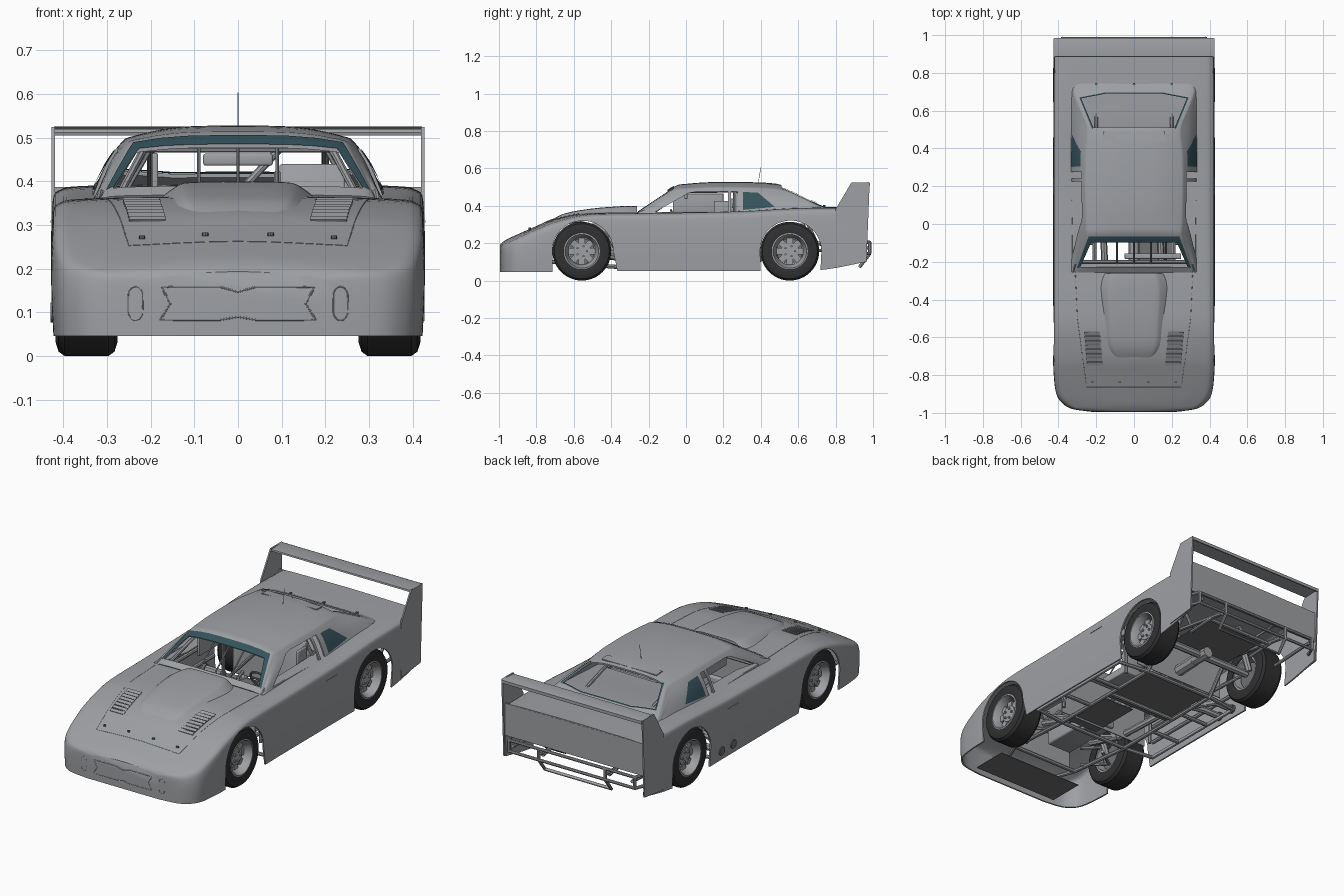
import bpy, bmesh, math
from mathutils import Vector, Matrix
from mathutils.bvhtree import BVHTree

if "Cube" in bpy.data.objects:
    bpy.data.objects.remove(bpy.data.objects["Cube"])

def material(name, col):
    m = bpy.data.materials.new(name)
    m.diffuse_color = (*col, 1)
    m.use_nodes = True
    m.node_tree.nodes["Principled BSDF"].inputs["Base Color"].default_value = m.diffuse_color
    return m
PAINT = material("grey_paint", (.34, .352, .37))
RUBBER = material("rubber", (.03, .03, .032))
TEAL = material("tint", (.035, .085, .105))
DARK = material("dark_panel", (.16, .165, .17))

def put(name, me, mat=None, angle=35):
    ob = bpy.data.objects.new(name, me)
    bpy.context.collection.objects.link(ob)
    me.materials.clear()
    me.materials.append(mat or PAINT)
    me.shade_smooth()
    me.set_sharp_from_angle(angle=math.radians(angle))
    return ob

def put_bm(name, bm, mat=None):
    bmesh.ops.recalc_face_normals(bm, faces=bm.faces)
    me = bpy.data.meshes.new(name)
    bm.to_mesh(me)
    bm.free()
    return put(name, me, mat)

def bake(ob, mat=None):
    name = ob.name
    bpy.context.view_layer.update()
    me = bpy.data.meshes.new_from_object(ob.evaluated_get(bpy.context.evaluated_depsgraph_get()))
    bpy.data.objects.remove(ob)
    return put(name, me, mat)

def tubes(name, paths, r, mat=None, res=2):
    cu = bpy.data.curves.new(name, 'CURVE')
    cu.dimensions, cu.bevel_depth, cu.bevel_resolution, cu.use_fill_caps = '3D', r, res, True
    for p in paths:
        p = [tuple(q) for q in p]
        closed = p[0] == p[-1]
        p = p[:-1] if closed else p
        sp = cu.splines.new('POLY')
        sp.points.add(len(p) - 1)
        sp.use_cyclic_u = closed
        for a, q in zip(sp.points, p):
            a.co = (*q, 1)
    ob = bpy.data.objects.new(name, cu)
    bpy.context.collection.objects.link(ob)
    return bake(ob, mat)

def boxes(name, items, mat=None, bevel=0):
    bm = bmesh.new()
    for c, s, *rot in items:
        m = Matrix.Translation(c) @ (rot[0] if rot else Matrix()) @ Matrix.Diagonal((*s, 1))
        bmesh.ops.create_cube(bm, size=1, matrix=m)
    if bevel:
        bmesh.ops.bevel(bm, geom=bm.edges[:], offset=bevel, segments=3, affect='EDGES', profile=.5)
    return put_bm(name, bm, mat)

def prism(name, poly, axis, lo, hi, mat=None):
    def place(a, b, t):
        return {'x': (t, a, b), 'y': (a, t, b), 'z': (a, b, t)}[axis]
    bm = bmesh.new()
    A, B = [[bm.verts.new(place(a, b, t)) for a, b in poly] for t in (lo, hi)]
    bm.faces.new(A)
    bm.faces.new(B)
    for i in range(len(A)):
        j = (i + 1) % len(A)
        bm.faces.new((A[i], A[j], B[j], B[i]))
    return put_bm(name, bm, mat)

def curve(pts, n):
    p = [Vector(q) for q in pts]
    p = [p[0]] + p + [p[-1]]
    out = []
    for i in range(1, len(p) - 2):
        a, b, c, d = p[i - 1:i + 3]
        for k in range(n):
            t = k / n
            out.append(.5 * (2*b + (c - a)*t + (2*a - 5*b + 4*c - d)*t*t + (3*b - a - 3*c + d)*t**3))
    return out + [p[-2]]

def loft(name, halves, n=4, caps=(0, 0), thick=.008):
    rows = [curve(h + [(-x, y, z) for x, y, z in reversed(h[:-1])], n) for h in halves]
    rows = list(zip(*[curve(c, n) for c in zip(*rows)]))
    bm = bmesh.new()
    g = [[bm.verts.new(v) for v in r] for r in rows]
    for r, s in zip(g, g[1:]):
        for i in range(len(r) - 1):
            bm.faces.new((r[i], r[i + 1], s[i + 1], s[i]))
    for c, r in zip(caps, (g[0], g[-1])):
        if c:
            bm.faces.new(r)
    bvh = BVHTree.FromBMesh(bm)
    ob = put_bm(name, bm)
    m = ob.modifiers.new("skin", 'SOLIDIFY')
    m.thickness, m.offset = thick, 0
    return ob, bvh

def cut(ob, cutters):
    for c in cutters:
        m = ob.modifiers.new("cut", 'BOOLEAN')
        m.operation, m.solver, m.object = 'DIFFERENCE', 'EXACT', c
        c.hide_render = True
    ob = bake(ob)
    for c in cutters:
        bpy.data.objects.remove(c)
    return ob

DOWN, BACK = Vector((0, 0, -1)), Vector((0, 1, 0))
def hit(bvh, p, d, off=.005):
    h = bvh.ray_cast(Vector(p), d)[0]
    return (h if h else Vector(p)) - d * off

def trace(bvh, pts, d, n=10, off=.004):
    out = []
    for a, b in zip(pts, pts[1:]):
        out += [hit(bvh, Vector(a).lerp(Vector(b), k / n), d, off) for k in range(n)]
    return out + [hit(bvh, pts[-1], d, off)]

def patches(name, bvh, quads, d, mat, off=.009, n=8):
    bm = bmesh.new()
    for q in quads:
        a, b, c, e = map(Vector, q)
        g = [[bm.verts.new(hit(bvh, a.lerp(b, i/n).lerp(e.lerp(c, i/n), j/n), d, off)) for j in range(n + 1)] for i in range(n + 1)]
        for i in range(n):
            for j in range(n):
                bm.faces.new((g[i][j], g[i + 1][j], g[i + 1][j + 1], g[i][j + 1]))
    return put_bm(name, bm, mat)

# body shell: y, half width, bottom, shoulder height, centre height
stations = [(-.99, .22, .046, .18, .192), (-.977, .32, .046, .19, .203), (-.95, .372, .046, .202, .22), (-.9, .407, .046, .225, .243),
            (-.8, .421, .046, .27, .287), (-.7, .424, .046, .31, .33), (-.55, .424, .05, .347, .36), (-.4, .424, .05, .355, .364),
            (-.25, .424, .052, .356, .362), (0, .424, .052, .36, .36), (.3, .424, .052, .367, .365), (.55, .424, .05, .381, .385),
            (.75, .424, .06, .385, .39), (.96, .422, .1, .385, .39)]
body, B = loft("body_shell", [[(w - .005, y, b), (w, y, b + .45*(s - b)), (w - .003, y, s - .035), (w - .018, y, s - .008),
               (w - .06, y, s), (w * .55, y, (s + c) / 2), (0, y, c)] for y, w, b, s, c in stations], caps=(1, 0))
def arch(yc, front, rear, r):
    arc = [(yc - r*math.cos(a*math.pi/24), .157 + r*math.sin(a*math.pi/24)) for a in range(25)]
    return prism("arch_cutter", [(yc - front, -.02)] + arc + [(yc + rear, -.02)], 'x', -.6, .6)
cut(body, [arch(-.552, .16, .2, .163), arch(.56, .158, .155, .164),
           prism("cockpit_cutter", [(-.3, -.21), (.3, -.21), (.265, -.06), (.265, .3), (-.265, .3), (-.265, -.06)], 'z', .28, .5)])

# greenhouse: y, roof height, roof half width, roof edge height, base half width
cabin = [(-.255, .366, .305, .362, .335), (-.16, .433, .275, .425, .33), (-.06, .5, .245, .485, .328), (.0, .513, .247, .493, .328),
         (.15, .523, .25, .5, .33), (.35, .522, .25, .498, .333), (.5, .51, .24, .488, .335), (.6, .462, .275, .45, .335),
         (.7, .408, .31, .402, .337), (.76, .382, .3, .38, .335)]
roof, G = loft("roof_and_pillars", [[(wb, y, min(.35 + max(0, y)*.04, ze - .008)), (wb*.6 + w*.4, y, ze*.55 + .36*.45),
               (w + .014, y, ze - .014), (w - .012, y, ze), (w*.55, y, zt*.85 + ze*.15), (0, y, zt)] for y, zt, w, ze, wb in cabin])
cut(roof, [prism("screen_cutter", [(-.287, -.228), (.287, -.228), (.232, -.09), (-.232, -.09)], 'z', .3, .6),
           prism("rear_cutter", [(-.215, .51), (.215, .51), (.28, .665), (.15, .69), (-.15, .69), (-.28, .665)], 'z', .37, .6),
           prism("door_cutter", [(-.165, .367), (.015, .468), (.06, .476), (.225, .476), (.225, .367)], 'x', -.6, .6),
           prism("slot_cutter", [(.24, .367), (.24, .476), (.275, .476), (.275, .367)], 'x', -.6, .6)])
# tinted window borders and quarter glass
def ring(outer, inner):
    v = [[(x, y, 1) for x, y in l] for l in (outer, inner)]
    return [(v[0][i], v[0][i + 1], v[1][i + 1], v[1][i]) for i in range(len(outer) - 1)]
patches("windshield_tint", G, ring([(-.303, -.235), (-.24, -.065), (.24, -.065), (.303, -.235)],
        [(-.284, -.228), (-.227, -.098), (.227, -.098), (.284, -.228)]), DOWN, TEAL)
patches("rear_window_tint", G, ring([(-.222, .503), (-.29, .67), (-.15, .697), (.15, .697), (.29, .67), (.222, .503)],
        [(-.215, .51), (-.28, .665), (-.15, .69), (.15, .69), (.28, .665), (.215, .51)]), DOWN, TEAL)
for s in (-1, 1):
    patches("quarter_window", G, [[(s, .305, .378), (s, .305, .474), (s, .385, .47), (s, .475, .394)]], Vector((-s, 0, 0)), TEAL, .008)

# hood bulge, seams, pins and louvres
loft("hood_bulge", [[(w + .07, y, z - .055), (w + .015, y, z - .012), (w*.85, y, z - .001), (0, y, z)] for y, w, z in
     [(-.71, .09, .325), (-.64, .115, .357), (-.5, .125, .381), (-.34, .13, .394), (-.265, .11, .395)]], caps=(1, 1))
tubes("hood_seam", [trace(B, [(-.31, -.27, 1), (-.3, -.5, 1), (-.25, -.865, 1), (.25, -.865, 1), (.3, -.5, 1), (.31, -.27, 1)], DOWN)], .0015)
pins = [hit(B, (x, -.835, 1), DOWN) for x in (-.22, -.075, .075, .22)] + [hit(B, (x, .74, 1), DOWN) for x in (-.2, 0, .2)]
tubes("panel_pins", [[p, p + Vector((0, 0, .008))] for p in pins], .007, DARK)
for s in (-1, 1):
    patches("louvre_opening", B, [[(s*.165, -.745, 1), (s*.25, -.745, 1), (s*.262, -.57, 1), (s*.185, -.57, 1)]], DOWN, DARK, .005)
    boxes("louvre_slats", [(hit(B, (s*(.208 + .002*i), -.74 + .023*i, 1), DOWN, .008), (.084, .017, .004),
          Matrix.Rotation(.5, 4, 'X')) for i in range(8)])
# nose outlines
grille = [(-.175, -2, .158), (-.04, -2, .158), (0, -2, .147), (.04, -2, .158), (.175, -2, .158), (.155, -2, .12), (.178, -2, .083),
          (.04, -2, .083), (0, -2, .09), (-.04, -2, .083), (-.178, -2, .083), (-.155, -2, .12), (-.175, -2, .158)]
tubes("grille_outline", [trace(B, grille, BACK, 4, .0025)], .003)
tubes("nose_duct_outlines", [[hit(B, (s*.235 + .017*math.cos(a*math.pi/12), -2, .12 + .024*math.sin(a*math.pi/12) + (.015 if 0 < a < 12 else -.015)),
      BACK, .0035) for a in range(24)] for s in (-1, 1)], .0015)
boxes("door_latches", [((s*.427, .2, .308), (.004, .09, .005)) for s in (-1, 1)])

# spoiler, side plates, tail panel
for s in (-1, 1):
    prism("spoiler_side_plate", [(.8, .08), (.8, .382), (.885, .525), (.982, .525), (.965, .1)], 'x', s*.419, s*.427)
prism("spoiler_wing", [(.885, .512), (.887, .52), (.975, .526), (.985, .522), (.985, .505), (.978, .505), (.975, .516)], 'x', -.422, .422)
boxes("tail_panel", [((0, .957, .3), (.84, .008, .175))])
tubes("rear_bumper", [[(-.4, .93, z), (-.38, .983, z), (.38, .983, z), (.4, .93, z)] for z in (.145, .205)] +
      [[(x, .983, .145), (x, .983, .205)] for x in (-.38, -.2, .2, .38)] +
      [[(s*x, .7, .16), (s*x, .98, .175)] for s in (-1, 1) for x in (.2, .36)] +
      [[(-.2, .983, .145), (-.2, .93, .075), (.2, .93, .075), (.2, .983, .145)]], .009)
# antenna and roof flap
tubes("antenna", [[(0, .385, .515), (0, .4, .604)]], .0012)
boxes("roof_flaps", [((s*.09, .465, .5165), (.15, .05, .005), Matrix.Rotation(-.07, 4, 'X')) for s in (-1, 1)])

# wheels
def lathe(name, prof, c, s, mat=None, n=48):
    bm = bmesh.new()
    g = [[bm.verts.new((c[0] + s*x, c[1] + r*math.cos(2*math.pi*k/n), c[2] + r*math.sin(2*math.pi*k/n))) for x, r in prof] for k in range(n)]
    for k in range(n):
        a, b = g[k], g[(k + 1) % n]
        for i in range(len(prof)):
            j = (i + 1) % len(prof)
            bm.faces.new((a[i], a[j], b[j], b[i]))
    return put_bm(name, bm, mat)
for s in (-1, 1):
    for y in (-.557, .555):
        c = Vector((s*.347, y, .157))
        lathe("tire", [(-.066, .094), (-.071, .125), (-.064, .147), (-.05, .157), (.05, .157), (.064, .147), (.071, .125), (.066, .094)], c, s, RUBBER)
        lathe("rim", [(.066, .098), (.068, .09), (.06, .087), (.03, .072), (.02, .072), (-.062, .084), (-.062, .098)], c, s)
        boxes("wheel_spokes", [(c + Vector((s*.025, .058*math.cos(a), .058*math.sin(a))), (.01, .05, .034), Matrix.Rotation(a, 4, 'X'))
              for a in [k*math.pi/4 for k in range(8)]])
        tubes("wheel_hub", [[c + Vector((s*.005, 0, 0)), c + Vector((s*.036, 0, 0))]], .045, None, 6)
        tubes("lug_nuts", [[c + Vector((s*t, .028*math.cos(a), .028*math.sin(a))) for t in (.03, .045)] for a in [k*1.2566 for k in range(5)]], .006)
        tubes("brake_disc", [[c + Vector((-s*.03, 0, 0)), c + Vector((-s*.015, 0, 0))]], .07, DARK, 6)

# chassis frame, floor pans, suspension
rails = [[(s*.12, -.93, .1), (s*.2, -.72, .1), (s*.21, -.33, .07), (s*.21, .36, .07), (s*.2, .5, .23), (s*.2, .7, .2), (s*.2, .95, .16)] for s in (-1, 1)]
rails += [[(s*.21, -.33, .07), (s*.385, -.31, .07), (s*.385, .34, .07), (s*.21, .36, .07)] for s in (-1, 1)]
rails += [[(-.2, y, z), (.2, y, z)] for y, z in ((-.72, .1), (-.33, .07), (.06, .07), (.36, .07), (.7, .2), (.85, .17))]
rails += [[(s*.21, y, .07), (s*.385, y, .07)] for s in (-1, 1) for y in (-.1, .13)]
rails += [[(s*.385, -.31, z), (s*.385, .34, z)] for s in (-1, 1) for z in (.16, .25)]
tubes("chassis_frame", rails, .011)
boxes("floor_pans", [((0, .18, .082), (.4, .34, .004)), ((.1, -.16, .082), (.2, .3, .004)),
      ((0, .68, .19), (.36, .3, .006)), ((0, -.86, .058), (.52, .2, .004))], DARK)
boxes("bulkheads", [((0, -.25, .2), (.56, .005, .26)), ((0, .36, .23), (.56, .005, .28))])
tubes("rear_axle", [[(-.3, .55, .157), (.3, .55, .157)]], .02)
tubes("differential", [[(0, .49, .157), (0, .6, .157)], [(0, -.25, .13), (0, .49, .155)]], .03)
tubes("suspension_arms", [[(s*.18, -.56 + d, z), (s*.3, -.56, z + .01)] for s in (-1, 1) for d in (-.09, .09) for z in (.1, .2)] +
      [[(s*.21, .3, .1), (s*.26, .55, .13)] for s in (-1, 1)], .009)
tubes("shock_absorbers", [[(s*.26, y, .13), (s*.2, y, .3)] for s in (-1, 1) for y in (-.53, .62)], .018)
# engine and exhaust
boxes("engine_block", [((0, -.46, .19), (.15, .3, .16)), ((0, -.3, .14), (.12, .14, .1))] +
      [((s*.08, -.46, .26), (.07, .28, .07), Matrix.Rotation(s*.6, 4, 'Y')) for s in (-1, 1)], None, .01)
boxes("radiator", [((0, -.74, .19), (.34, .03, .15))])
tubes("exhaust", [[(s*.1, y, .23), (s*.16, y + .03, .17), (s*.15, -.3, .1)] for s in (-1, 1) for y in (-.56, -.48, -.4)] +
      [[(s*.15, -.3, .1), (s*.15 - .02, .1, .1), (-.3, .25 - .05*s, .1), (-.42, .25 - .05*s, .1)] for s in (-1, 1)], .018)
tubes("exhaust_tips", [[(-.4, y, .1), (-.43, y, .1)] for y in (.2, .3)], .023, DARK, 4)

# roll cage
cage = [[(-.27, .26, .08), (-.27, .26, .36), (-.2, .26, .48), (.2, .26, .48), (.27, .26, .36), (.27, .26, .08)]]
cage += [[(s*.29, -.22, .08), (s*.285, -.2, .345), (s*.215, -.02, .475), (s*.2, .26, .48), (s*.2, .62, .37), (s*.2, .7, .2)] for s in (-1, 1)]
cage += [[(-.215, -.02, .475), (.215, -.02, .475)], [(-.285, -.2, .34), (.285, -.2, .34)], [(-.25, .26, .1), (.1, .26, .48)], [(-.27, .26, .35), (.27, .26, .35)]]
tubes("roll_cage", cage, .009)
tubes("windshield_braces", [[(x, -.225, .35), (x, -.07, .478)] for x in (-.09, 0, .09)], .004)
# cockpit fittings
boxes("seat", [((.17, .22, .29), (.15, .03, .3), Matrix.Rotation(-.15, 4, 'X')), ((.17, .13, .14), (.15, .18, .04)),
      ((.09, .19, .38), (.015, .08, .09)), ((.25, .19, .38), (.015, .08, .09))], None, .006)
boxes("inner_side_panel", [((-.19, .065, .415), (.014, .27, .1))], None, .004)
boxes("dashboard", [((.1, -.17, .31), (.3, .03, .07))], None, .005)
wheel = [(.17 + .05*math.cos(a*math.pi/12), -.06 - .02*math.sin(a*math.pi/12), .33 + .046*math.sin(a*math.pi/12)) for a in range(24)]
tubes("steering_wheel", [wheel + wheel[:1], [wheel[0], wheel[12]], [(.17, -.06, .33), (.17, -.2, .28)]], .006, DARK)
boxes("mirror", [((0, 0, .45), (.16, .015, .028))], None, .006)
